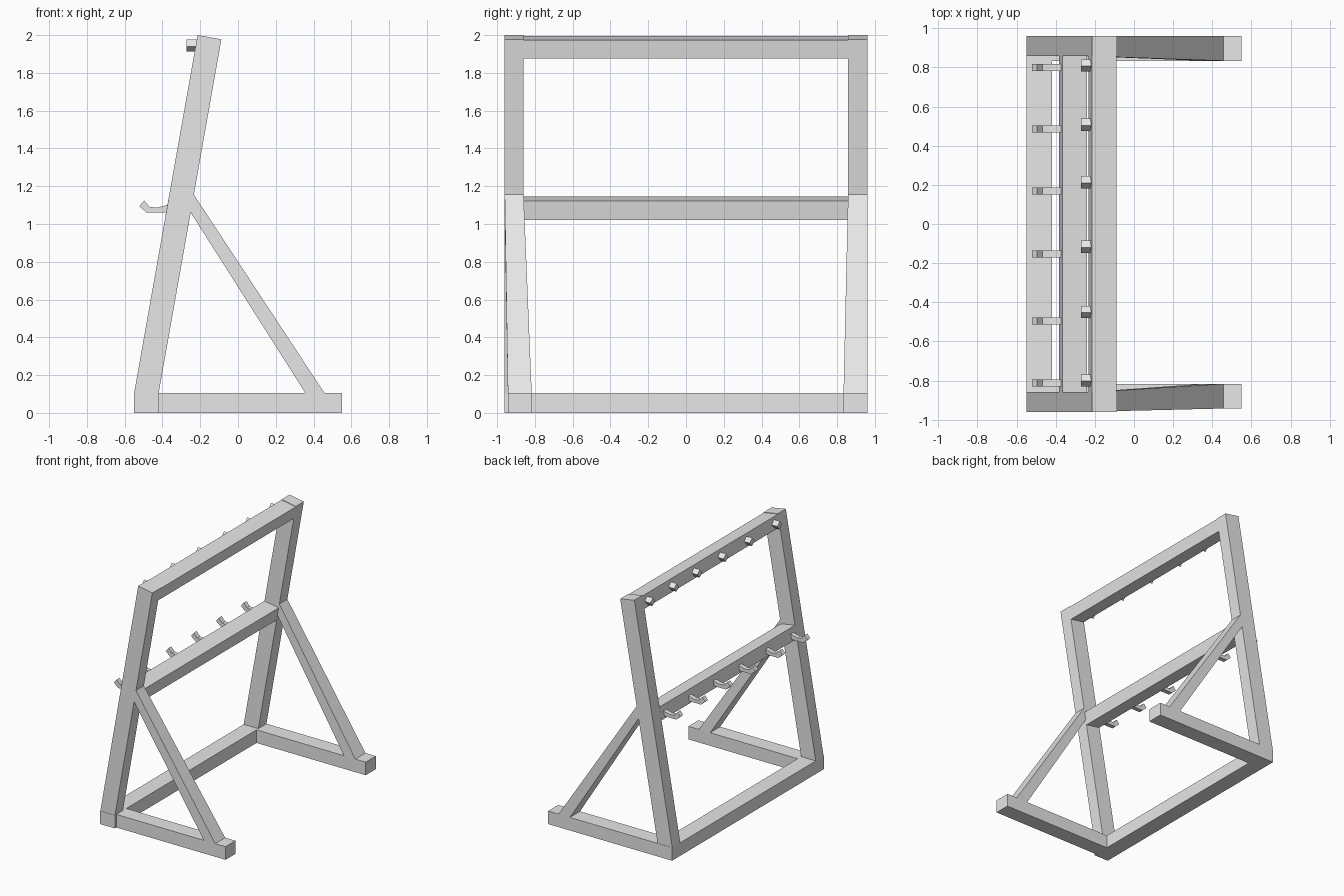
import bpy
import bmesh
import math
from mathutils import Vector, Matrix

if "Cube" in bpy.data.objects:
    bpy.data.objects.remove(bpy.data.objects["Cube"], do_unlink=True)

grey = bpy.data.materials.new("plain_grey")
grey.use_nodes = True
grey.diffuse_color = (0.8, 0.8, 0.8, 1)
grey.node_tree.nodes["Principled BSDF"].inputs["Base Color"].default_value = (0.8, 0.8, 0.8, 1)


def finish(name, bm):
    bmesh.ops.recalc_face_normals(bm, faces=bm.faces)
    mesh = bpy.data.meshes.new(name)
    bm.to_mesh(mesh)
    bm.free()
    mesh.materials.append(grey)
    obj = bpy.data.objects.new(name, mesh)
    bpy.context.collection.objects.link(obj)
    return obj


def prism(name, profile, spans):
    """Bridge an x-z profile across y; spans gives (y0, y1) for each point."""
    if not isinstance(spans, list):
        spans = [spans] * len(profile)
    bm = bmesh.new()
    near = [bm.verts.new((x, s[0], z)) for (x, z), s in zip(profile, spans)]
    far = [bm.verts.new((x, s[1], z)) for (x, z), s in zip(profile, spans)]
    bm.faces.new(near)
    bm.faces.new(far)
    n = len(profile)
    for i in range(n):
        j = (i + 1) % n
        bm.faces.new((near[i], near[j], far[j], far[i]))
    return finish(name, bm)


def rect(x0, x1, z0, z1):
    return [(x0, z0), (x1, z0), (x1, z1), (x0, z1)]


# Leaning frame directions: along the post and across its thickness
BASE_H = 0.105
FRONT, INNER = -0.55, -0.42
top_corner = Vector((-0.214, 2.0))
along = (top_corner - Vector((FRONT, BASE_H))).normalized()
across = Vector((along.y, -along.x)) * (INNER - FRONT) * along.y


def rail_profile(corner, depth):
    down = along * -depth
    return [corner, corner + across, corner + across + down, corner + down]


# Base beam across the front
prism("base_beam", rect(FRONT, INNER, 0, BASE_H), (-0.962, 0.962))

# Posts, feet and diagonal braces on each side
post = [(FRONT, BASE_H), (INNER, BASE_H), top_corner + across, top_corner]
brace = [(-0.236, 1.159), (-0.252, 1.063), (0.357, BASE_H), (0.458, BASE_H)]
sides = {"left": ((0.858, 0.96), (0.834, 0.962)),
         "right": ((-0.96, -0.86), (-0.943, -0.817))}
for side, (post_y, foot_y) in sides.items():
    prism("post_" + side, post, post_y)
    prism("foot_" + side, rect(INNER, 0.55, 0, BASE_H), foot_y)
    prism("brace_" + side, brace, [post_y, post_y, foot_y, foot_y])

# Cross rails between the posts
prism("top_rail", rail_profile(top_corner - along * 0.004, 0.1), (-0.86, 0.858))
prism("middle_rail", rail_profile(Vector((-0.366, 1.145)), 0.104), (-0.86, 0.858))

# Upturned hooks on the middle rail
hook = [(-0.36, 1.06), (-0.36, 1.105), (-0.385, 1.098), (-0.425, 1.087),
        (-0.468, 1.09), (-0.497, 1.124), (-0.522, 1.094), (-0.485, 1.06)]
for i, y in enumerate((0.8, 0.485, 0.168, -0.153, -0.495, -0.812)):
    prism(f"hook_{i + 1}", hook, (y - 0.018, y + 0.018))

# Square pegs on the top rail, turned about their own axis
for i, y in enumerate((0.81, 0.507, 0.214, -0.117, -0.45, -0.8)):
    bm = bmesh.new()
    bmesh.ops.create_cube(bm, size=1, matrix=Matrix.Translation((-0.238, y, 1.944))
                          @ Matrix.Rotation(math.radians(-39), 4, "X")
                          @ Matrix.Diagonal((0.068, 0.045, 0.045, 1)))
    finish(f"peg_{i + 1}", bm)
